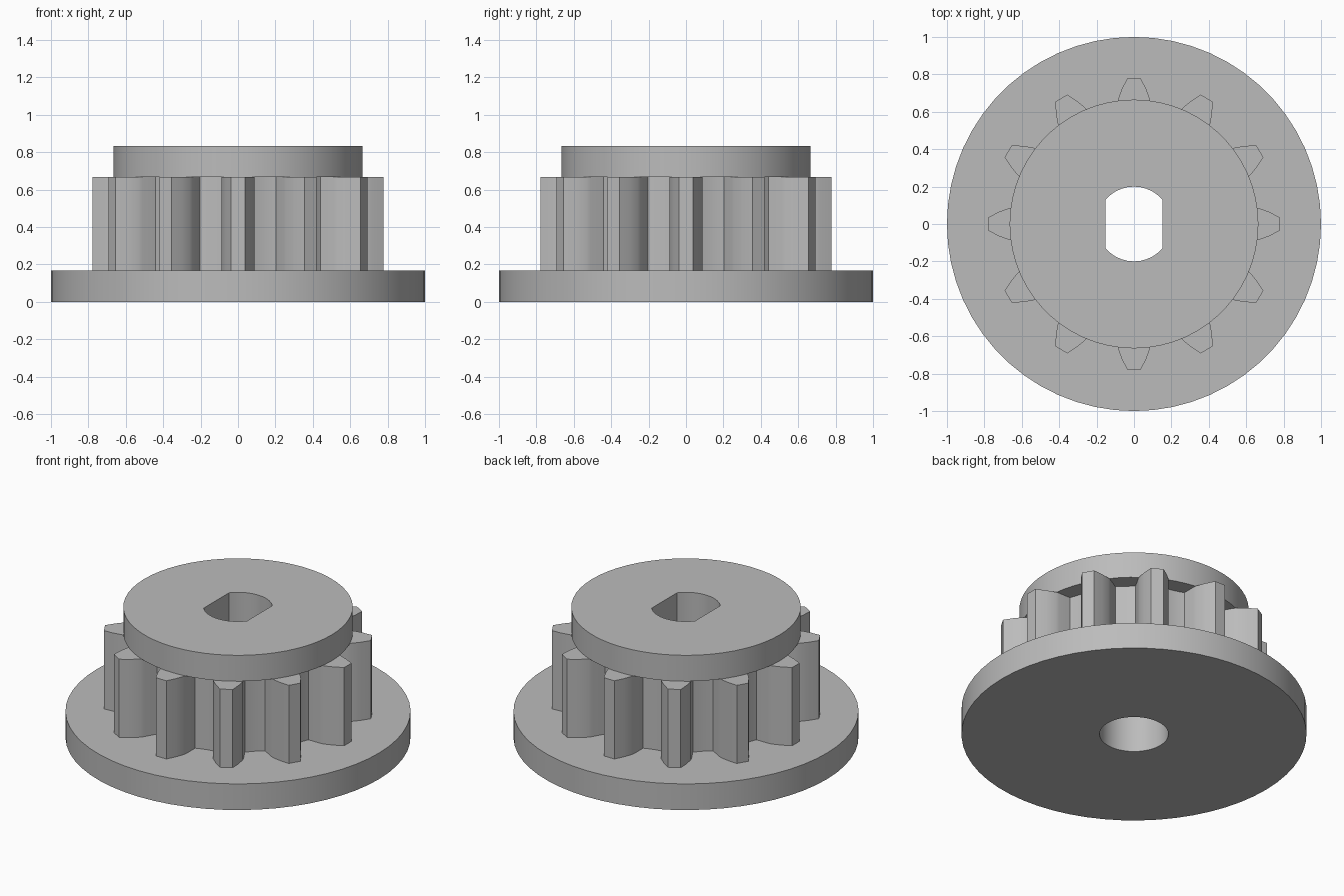
import bpy
import bmesh
from math import sin, cos, radians, tau

cube = bpy.data.objects.get("Cube")
if cube:
    bpy.data.objects.remove(cube, do_unlink=True)

# Heights of the stacked sections
FLANGE_TOP, GEAR_TOP, CAP_TOP = 0.167, 0.667, 0.833
SLOT_START = 0.42
TEETH = 12


def circle(radius, count):
    return [(radius * cos(tau * i / count), radius * sin(tau * i / count))
            for i in range(count)]


def gear_outline():
    # One half of a tooth as (half width, distance from axis), root to tip
    half = [(0.0885, 0.56), (0.0885, 0.64), (0.086, 0.665), (0.066, 0.72), (0.037, 0.777)]
    floor = [(0.56 * sin(radians(a)), 0.56 * cos(radians(a))) for a in (-17, -15, -13)]
    profile = floor + [(-w, r) for w, r in half] + [(w, r) for w, r in reversed(half)]
    points = []
    for i in range(TEETH):
        c, s = cos(-tau * i / TEETH), sin(-tau * i / TEETH)
        points += [(x * c - y * s, x * s + y * c) for x, y in profile]
    return points


bm = bmesh.new()


def loop(points, z):
    verts = [bm.verts.new((x, y, z)) for x, y in points]
    edges = [bm.edges.new((v, verts[i - 1])) for i, v in enumerate(verts)]
    return verts, edges


def wall(lower, upper):
    a, b = lower[0], upper[0]
    for i in range(len(a)):
        bm.faces.new((a[i - 1], a[i], b[i], b[i - 1]))


def ring_face(outer, inner):
    bmesh.ops.triangle_fill(bm, edges=outer[1] + inner[1], use_beauty=True, normal=(0, 0, 1))


# Outlines: flange, toothed core, cap, round bore and two-flat bore
flange = circle(1.0, 60)
cap = circle(0.665, 60)
gear = gear_outline()
bore = circle(0.2, 36)
flat = 0.2 * cos(radians(40))
slot = [(max(-flat, min(flat, x)), y) for x, y in bore]

# Outer walls
flange_low, flange_high = loop(flange, 0), loop(flange, FLANGE_TOP)
gear_low, gear_high = loop(gear, FLANGE_TOP), loop(gear, GEAR_TOP)
cap_high = loop(cap, CAP_TOP)
wall(flange_low, flange_high)
wall(gear_low, gear_high)
ring_face(flange_high, gear_low)

# Cap overhangs the tooth valleys; its underside closes onto the core
cap_low = loop(cap, GEAR_TOP)
wall(cap_low, cap_high)

# Bore: round below, two flats above
bore_low, bore_high = loop(bore, 0), loop(bore, SLOT_START)
slot_low, slot_high = loop(slot, SLOT_START), loop(slot, CAP_TOP)
wall(bore_low, bore_high)
wall(bore_high, slot_low)
wall(slot_low, slot_high)
ring_face(flange_low, bore_low)
ring_face(cap_high, slot_high)

# Tooth tops and cap underside: the core top, joined to the cap inside
inner_a = loop(circle(0.5, 60), GEAR_TOP)
ring_face(gear_high, inner_a)
inner_b = loop(circle(0.5, 60), GEAR_TOP)
ring_face(cap_low, inner_b)

bmesh.ops.remove_doubles(bm, verts=bm.verts[:], dist=0.0001)
bmesh.ops.recalc_face_normals(bm, faces=bm.faces[:])

mesh = bpy.data.meshes.new("flanged_gear")
bm.to_mesh(mesh)
bm.free()
body = bpy.data.objects.new("flanged_gear", mesh)
bpy.context.collection.objects.link(body)

# Plain grey material
grey = bpy.data.materials.new("plain_grey")
grey.use_nodes = True
colour = (0.5, 0.5, 0.5, 1.0)
grey.diffuse_color = colour
grey.node_tree.nodes["Principled BSDF"].inputs["Base Color"].default_value = colour
mesh.materials.append(grey)

# Smooth round walls, sharp tooth and rim edges
bpy.ops.object.select_all(action="DESELECT")
body.select_set(True)
bpy.context.view_layer.objects.active = body
bpy.ops.object.shade_smooth_by_angle(angle=radians(30))
